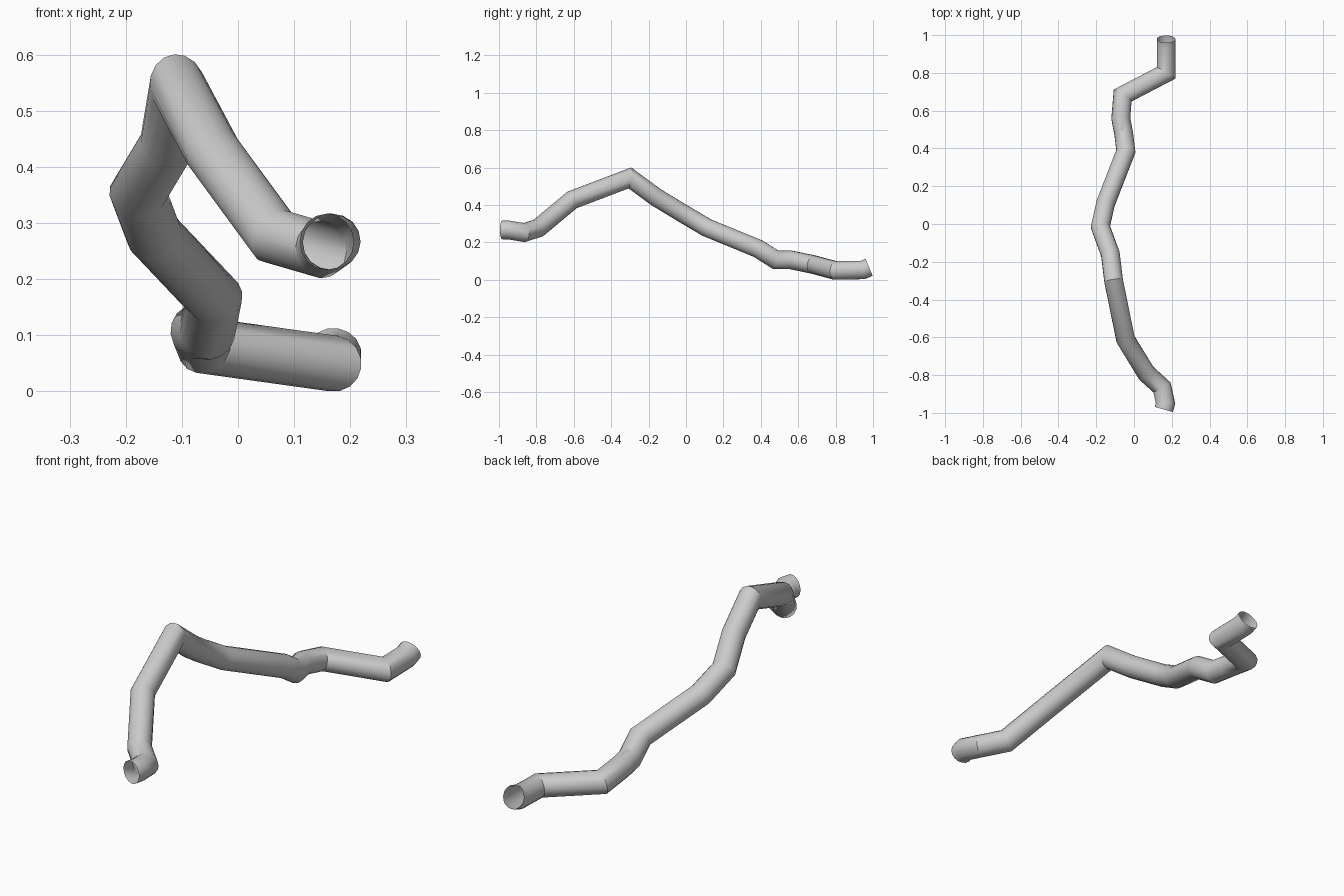
import bpy, bmesh, math
from mathutils import Vector

if "Cube" in bpy.data.objects:
    bpy.data.objects.remove(bpy.data.objects["Cube"])

RADIUS, SIDES = 0.05, 16

# Centreline of the bent pipe, front end to back end
path = [Vector(p) for p in (
    (0.158, -0.982, 0.27), (0.167, -0.95, 0.27), (0.148, -0.865, 0.256),
    (0.065, -0.79, 0.28), (-0.045, -0.61, 0.43), (-0.108, -0.30, 0.548),
    (-0.125, -0.16, 0.445), (-0.178, -0.015, 0.357), (-0.15, 0.11, 0.283),
    (-0.043, 0.385, 0.17), (-0.055, 0.48, 0.11), (-0.07, 0.56, 0.11),
    (-0.06, 0.68, 0.085), (0.17, 0.80, 0.053), (0.17, 0.945, 0.056),
    (0.17, 0.979, 0.07))]

dirs = [(b - a).normalized() for a, b in zip(path, path[1:])]
bm = bmesh.new()

# Square starting ring at the open front end
u = dirs[0].cross(Vector((0, 0, 1))).normalized()
v = dirs[0].cross(u)
turn = [2 * math.pi * i / SIDES for i in range(SIDES)]
ring = [bm.verts.new(path[0] + RADIUS * (math.cos(t) * u + math.sin(t) * v)) for t in turn]

# Slide each ring along its segment onto the mitre plane of the next bend
for k, d in enumerate(dirs):
    n = d + dirs[k + 1] if k + 1 < len(dirs) else d
    new = [bm.verts.new(r.co + d * ((path[k + 1] - r.co).dot(n) / d.dot(n))) for r in ring]
    for i in range(SIDES):
        j = (i + 1) % SIDES
        bm.faces.new((ring[i], ring[j], new[j], new[i]))
    ring = new

bmesh.ops.recalc_face_normals(bm, faces=bm.faces)
# Open tube: make sure the faces point away from the centreline
f = min(bm.faces, key=lambda f: f.calc_center_median().y)
mid = (path[0] + path[1]) / 2
if f.normal.dot(f.calc_center_median() - mid) < 0:
    bmesh.ops.reverse_faces(bm, faces=bm.faces)

# Rest the pipe on the ground
low = min(w.co.z for w in bm.verts)
bmesh.ops.translate(bm, verts=bm.verts, vec=(0, 0, -low))

mesh = bpy.data.meshes.new("bent_pipe")
bm.to_mesh(mesh)
bm.free()
pipe = bpy.data.objects.new("bent_pipe", mesh)
bpy.context.collection.objects.link(pipe)
bpy.context.view_layer.objects.active = pipe
pipe.select_set(True)
bpy.ops.object.shade_smooth_by_angle(angle=math.radians(30))
